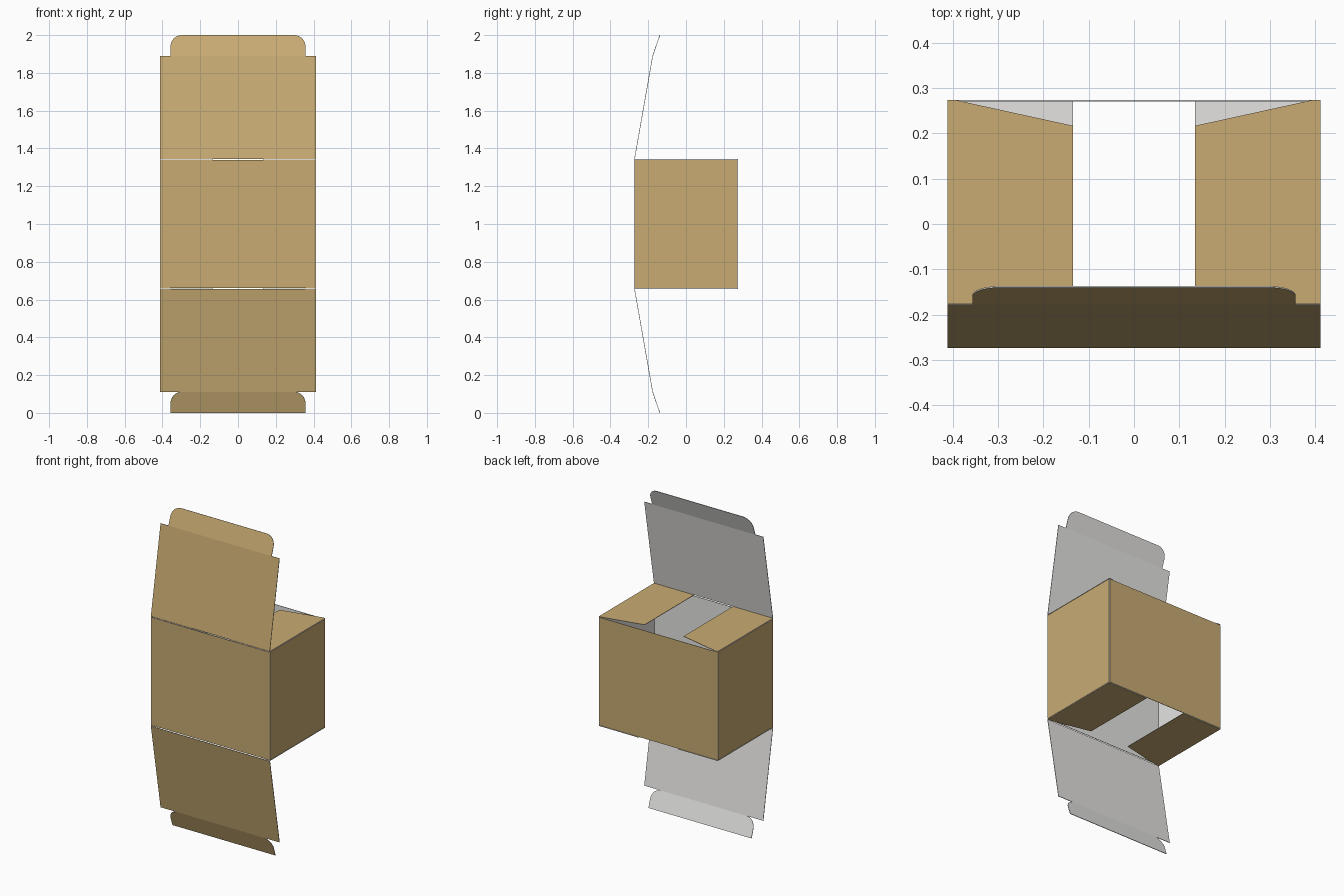
import bpy, bmesh, math
from mathutils import Vector

if "Cube" in bpy.data.objects:
    bpy.data.objects.remove(bpy.data.objects["Cube"])

W, D = 0.412, 0.274          # half width and half depth of the carton
Z0, Z1 = 0.662, 1.338        # bottom and top of the walls
FLAP = 0.277                 # dust flap length
T = 0.003                    # card thickness


def material(name, rgb):
    m = bpy.data.materials.new(name)
    m.diffuse_color = (*rgb, 1)
    m.use_nodes = True
    m.node_tree.nodes["Principled BSDF"].inputs["Base Color"].default_value = m.diffuse_color
    return m


KRAFT = material("kraft brown", (0.578, 0.407, 0.171))
LINING = material("white lining", (0.78, 0.775, 0.76))


def panel(name, pts, outward):
    """Thin card from a flat outline: kraft outside, white inside and on cut edges."""
    n = Vector(outward).normalized()
    bm = bmesh.new()
    outer = [bm.verts.new(p) for p in pts]
    inner = [bm.verts.new(Vector(p) - n * T) for p in pts]
    bm.faces.new(outer)
    bm.faces.new(inner[::-1])
    for i in range(len(pts)):
        j = (i + 1) % len(pts)
        bm.faces.new((outer[j], outer[i], inner[i], inner[j]))
    bmesh.ops.recalc_face_normals(bm, faces=bm.faces)
    bm.normal_update()
    for f in bm.faces:
        f.material_index = 0 if f.normal.dot(n) > 0.9 else 1
    me = bpy.data.meshes.new(name)
    bm.to_mesh(me)
    bm.free()
    me.materials.append(KRAFT)
    me.materials.append(LINING)
    bpy.context.collection.objects.link(bpy.data.objects.new(name, me))


# Four walls
for name, s in (("front_wall", -1), ("back_wall", 1)):
    w = W - T
    panel(name, [(-w, s * D, Z0), (w, s * D, Z0), (w, s * D, Z1), (-w, s * D, Z1)], (0, s, 0))
for name, s in (("left_wall", -1), ("right_wall", 1)):
    d = D - T
    panel(name, [(s * W, -d, Z0), (s * W, d, Z0), (s * W, d, Z1), (s * W, -d, Z1)], (s, 0, 0))

# Dust flaps: the bottom pair is the top pair turned half round the x axis
for end, k in (("top", 1), ("bottom", -1)):
    z = 1 + k * 0.343
    for side, s in (("left", -1), ("right", 1)):
        outline = [(W, -D), (W, D), (0.395, D), (W - FLAP, 0.217), (W - FLAP, -D)]
        panel(f"{end}_{side}_dust_flap", [(s * x, k * y, z) for x, y in outline], (0, 0, k))

# Tuck tab outline (x, height fraction) with rounded upper corners
TAB, R = 0.357, 0.06
Y_FOLD, Y_TIP, TAB_H = -0.178, -0.14, 0.111
arc = [(TAB - R + R * math.cos(a), TAB_H - R + R * math.sin(a))
       for a in (math.radians(90 * i / 8) for i in range(9))]
half = [(TAB, 0)] + arc
tab_outline = half + [(-x, h) for x, h in reversed(half)]

# Hinged lids on the front edge, each with its tuck tab
for end, k in (("top", 1), ("bottom", -1)):
    hinge, fold = 1 + k * 0.344, 1 + k * 0.889
    panel(f"{end}_lid", [(-W, -D, hinge), (W, -D, hinge), (W, Y_FOLD, fold), (-W, Y_FOLD, fold)],
          (0, -(fold - hinge) * k, k * (Y_FOLD + D)))
    base = fold if k > 0 else 0.0
    pts = []
    for x, h in tab_outline:
        z = base + h
        t = abs(z - fold) / TAB_H
        pts.append((x, Y_FOLD + (Y_TIP - Y_FOLD) * t, z))
    panel(f"{end}_tuck_tab", pts, (0, -TAB_H, k * (Y_TIP - Y_FOLD)))
